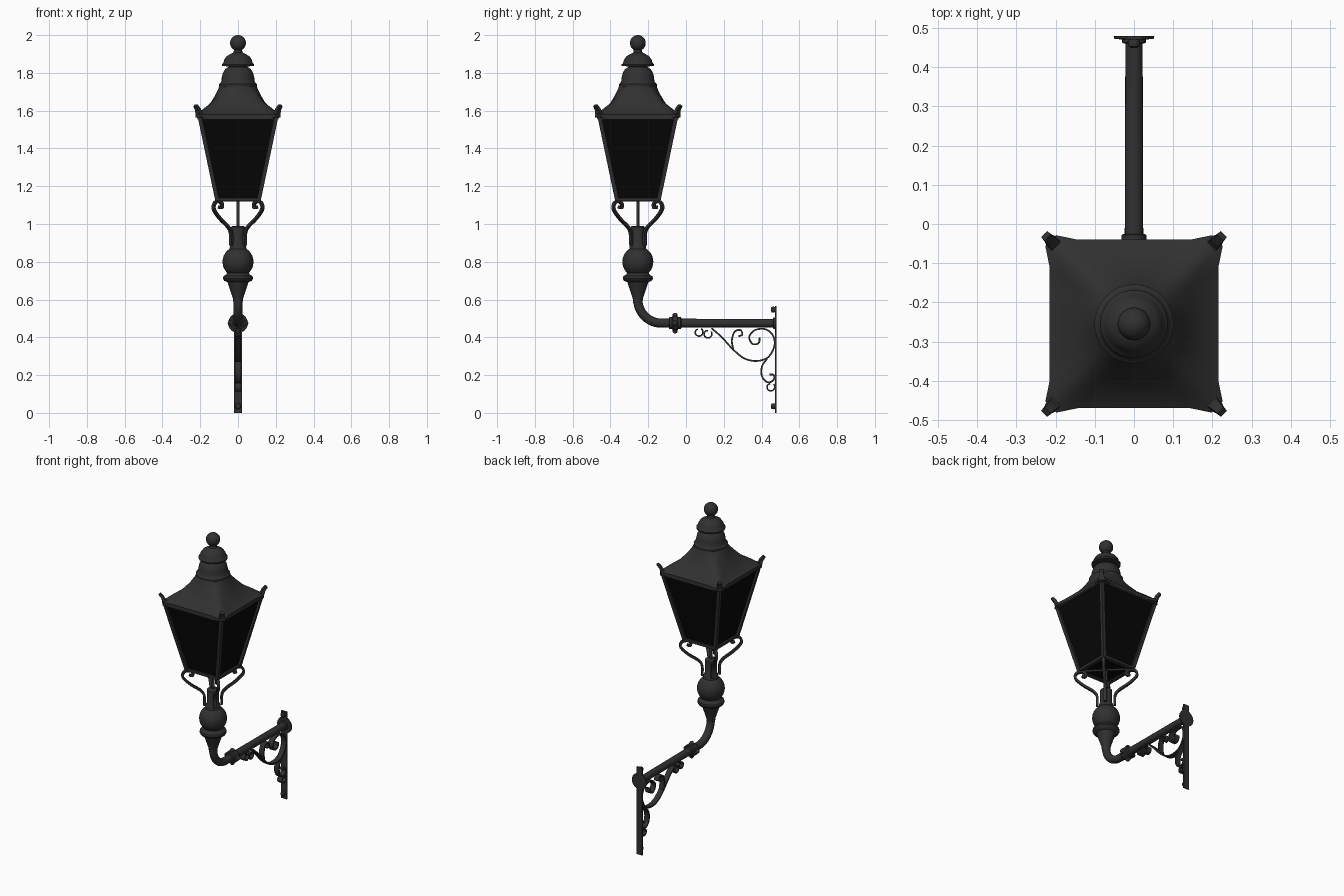
import bpy, bmesh
from math import pi, cos, sin, sqrt
from mathutils import Vector

cube = bpy.data.objects.get("Cube")
if cube:
    bpy.data.objects.remove(cube)


def material(name, value, rough):
    m = bpy.data.materials.new(name)
    m.use_nodes = True
    m.diffuse_color = (value, value, value, 1)
    node = m.node_tree.nodes["Principled BSDF"]
    node.inputs["Base Color"].default_value = (value, value, value, 1)
    node.inputs["Roughness"].default_value = rough
    return m


IRON = material("dark iron", 0.03, 0.6)
GLASS = material("black glass", 0.002, 0.5)
LAMP_Y = -0.255
AXIS = Vector((0, LAMP_Y, 0))
X, Y, Z = Vector((1, 0, 0)), Vector((0, 1, 0)), Vector((0, 0, 1))


def loft(name, rings, mat=IRON, smooth=True):
    """Skin a list of equal closed rings and cap both ends."""
    bm = bmesh.new()
    loops = [[bm.verts.new(p) for p in ring] for ring in rings]
    n = len(loops[0])
    for a, b in zip(loops, loops[1:]):
        for i in range(n):
            j = (i + 1) % n
            bm.faces.new((a[i], a[j], b[j], b[i]))
    bm.faces.new(loops[0])
    bm.faces.new(loops[-1])
    bmesh.ops.recalc_face_normals(bm, faces=bm.faces)
    mesh = bpy.data.meshes.new(name)
    bm.to_mesh(mesh)
    bm.free()
    mesh.materials.append(mat)
    ob = bpy.data.objects.new(name, mesh)
    bpy.context.collection.objects.link(ob)
    bpy.ops.object.select_all(action="DESELECT")
    ob.select_set(True)
    bpy.context.view_layer.objects.active = ob
    if smooth:
        bpy.ops.object.shade_smooth_by_angle(angle=0.7)
    return ob


def circle(center, u, v, r, n=32):
    return [center + r * (u * cos(2 * pi * i / n) + v * sin(2 * pi * i / n)) for i in range(n)]


def turned(name, profile, origin=AXIS, axis=Z, n=32):
    """Turn a (radius, height) profile round an axis."""
    u = Y if axis == X else X
    v = axis.cross(u)
    return loft(name, [circle(origin + axis * h, u, v, r, n) for r, h in profile])


def ball(name, center, r, n=32):
    steps = n // 2
    profile = [(r * max(sin(pi * i / steps), 0.01), -r * cos(pi * i / steps)) for i in range(steps + 1)]
    return turned(name, profile, center, Z, n)


def square(half, z):
    return [AXIS + Vector((sx * half, sy * half, z)) for sx, sy in ((-1, -1), (1, -1), (1, 1), (-1, 1))]


def smooth_path(pts, steps=8):
    """Catmull-Rom curve through the points."""
    p = [Vector(q) for q in pts]
    p = [2 * p[0] - p[1]] + p + [2 * p[-1] - p[-2]]
    out = []
    for a, b, c, d in zip(p, p[1:], p[2:], p[3:]):
        for i in range(steps):
            t = i / steps
            out.append(0.5 * (2 * b + (c - a) * t + (2 * a - 5 * b + 4 * c - d) * t**2
                              + (3 * b - a - 3 * c + d) * t**3))
    return out + [p[-2]]


def ribbon(name, pts, origin, u, width, thick, tip=1.0):
    """Flat bar following a path in the plane of u and z."""
    side = u.cross(Z)
    path = smooth_path(pts)
    rings = []
    for i, p in enumerate(path):
        t = (path[min(i + 1, len(path) - 1)] - path[max(i - 1, 0)]).normalized()
        k = 1 + (tip - 1) * i / (len(path) - 1)
        off = (u * -t.y + Z * t.x) * thick * k / 2
        c = origin + u * p.x + Z * p.y
        w = side * width * k / 2
        rings.append([c + off + w, c - off + w, c - off - w, c + off - w])
    return loft(name, rings)


# Roof: square eaves easing into a round neck
rings = []
for half, z, k in ((0.215, 1.563, 0), (0.215, 1.58, 0), (0.195, 1.592, 0), (0.168, 1.615, 0.06),
                   (0.143, 1.645, 0.2), (0.122, 1.68, 0.5), (0.107, 1.71, 0.85), (0.1, 1.728, 1)):
    ring = []
    for i in range(48):
        a = 2 * pi * (i + 0.5) / 48 + pi / 4
        c, s = cos(a), sin(a)
        r = half * (k + (1 - k) / max(abs(c), abs(s)))
        if i % 12 in (0, 11) and k < 0.1:
            r = half * sqrt(2) * 0.99
        ring.append(AXIS + Vector((r * c, r * s, z)))
    rings.append(ring)
loft("roof", rings)

# Vent cowls and finial
turned("lower_cowl", [(0.1, 1.722), (0.101, 1.74), (0.093, 1.747), (0.088, 1.755), (0.086, 1.775),
                      (0.08, 1.8), (0.068, 1.82), (0.05, 1.832), (0.048, 1.842)])
turned("upper_cowl", [(0.06, 1.835), (0.085, 1.836), (0.086, 1.845), (0.078, 1.852), (0.073, 1.87),
                      (0.06, 1.888), (0.04, 1.9), (0.024, 1.908), (0.02, 1.93)])
ball("finial_ball", AXIS + Z * 1.958, 0.042)

# Glazing and its frame
loft("glass", [square(0.106, 1.128), square(0.202, 1.565)], GLASS, False)


def rim(name, half, z, w, h):
    for k, (d, e) in enumerate(((X, Y), (Y, X), (-X, Y), (-Y, X))):
        c = AXIS + d * (half - w / 2) + Z * z
        ends = [c - e * half, c + e * half]
        loft(f"{name}_{k + 1}", [[p + d * a * w / 2 + Z * b * h / 2
             for a, b in ((-1, -1), (1, -1), (1, 1), (-1, 1))] for p in ends], IRON, False)


rim("top_rail", 0.214, 1.562, 0.02, 0.016)
rim("bottom_rail", 0.121, 1.129, 0.024, 0.016)

SUPPORT = [(0.052, 0.885), (0.053, 0.95), (0.075, 0.985), (0.13, 1.025), (0.172, 1.065), (0.183, 1.09),
           (0.17, 1.114), (0.14, 1.118), (0.12, 1.105), (0.124, 1.086), (0.142, 1.09)]
for n, (sx, sy) in enumerate(((1, 1), (-1, 1), (-1, -1), (1, -1)), 1):
    out = Vector((sx, sy, 0)).normalized()
    # Corner post
    post = []
    for half, z in ((0.12, 1.122), (0.214, 1.57)):
        post.append([AXIS + Vector((sx * (half - a * 0.022), sy * (half - b * 0.022), z))
                     for a, b in ((0, 0), (1, 0), (1, 1), (0, 1))])
    loft(f"corner_post_{n}", post, IRON, False)
    # Flared ear at the eaves, scrolled support below
    ribbon(f"corner_ear_{n}", [(0.275, 1.565), (0.292, 1.585), (0.3, 1.605), (0.318, 1.628)],
           AXIS, out, 0.036, 0.026, 0.6)
    ribbon(f"scroll_support_{n}", SUPPORT, AXIS, out, 0.018, 0.014)
    # Diagonal brace under the lantern
    ribbon(f"base_brace_{n}", [(0, 1.124), (0.16, 1.124)], AXIS, out, 0.014, 0.012)

# Stem with ball, collar and taper
turned("centre_rod", [(0.008, 0.97), (0.008, 1.13)], n=12)
turned("stem_socket", [(0.045, 0.865), (0.042, 0.89), (0.036, 0.9), (0.036, 0.985), (0.03, 0.99)])
ball("stem_ball", AXIS + Z * 0.8, 0.082)
turned("stem_collar", [(0.024, 0.58), (0.028, 0.61), (0.038, 0.64), (0.048, 0.67), (0.056, 0.692),
                       (0.074, 0.7), (0.08, 0.712), (0.077, 0.724), (0.062, 0.732), (0.056, 0.745)])

# Bent pipe running back to the wall
R = 0.125
rings = [circle(AXIS + Z * 0.62, Y, X, 0.024, 20)]
for i in range(13):
    a = pi / 2 * i / 12
    c = Vector((0, LAMP_Y + R * (1 - cos(a)), 0.475 + R * (1 - sin(a))))
    rings.append(circle(c, Vector((0, cos(a), sin(a))), X, 0.024, 20))
rings.append(circle(Vector((0, 0.475, 0.475)), Z, X, 0.022, 20))
loft("bent_pipe", rings)

# Pipe coupling with four knobs
joint = Vector((0, -0.058, 0.475))
turned("coupling", [(0.026, -0.033), (0.032, -0.03), (0.032, -0.016), (0.04, -0.012), (0.04, 0.012),
                    (0.032, 0.016), (0.032, 0.03), (0.026, 0.033)], joint, Y)
for n, d in enumerate((X, Z, -X, -Z), 1):
    ball(f"coupling_knob_{n}", joint + d * 0.041, 0.014, 12)

# Wall plate, boss and bolts
loft("wall_plate", [[Vector((x, y, z)) for x, y in ((-0.02, 0.471), (0.02, 0.471), (0.02, 0.48), (-0.02, 0.48))]
                    for z in (0, 0.565)], IRON, False)
turned("wall_boss", [(0.024, -0.015), (0.03, -0.012), (0.03, -0.004), (0.05, -0.003), (0.052, 0.005)],
       Vector((0, 0.475, 0.475)), Y)
for n, z in enumerate((0.035, 0.547), 1):
    turned(f"wall_bolt_{n}", [(0.006, -0.024), (0.014, -0.02), (0.016, -0.012), (0.014, -0.005), (0.014, 0.002)],
           Vector((0, 0.473, z)), Y, 12)

# Scrolled bracket under the arm
SCROLLS = {
    "main_scroll": [(0.135, 0.448), (0.19, 0.4), (0.25, 0.335), (0.31, 0.288), (0.375, 0.275), (0.435, 0.295),
                    (0.468, 0.355), (0.46, 0.41), (0.42, 0.443), (0.365, 0.438), (0.335, 0.402),
                    (0.353, 0.365), (0.385, 0.37), (0.39, 0.4)],
    "upper_scroll": [(0.25, 0.335), (0.243, 0.385), (0.258, 0.43), (0.288, 0.438), (0.298, 0.415), (0.278, 0.405)],
    "lower_scroll": [(0.43, 0.288), (0.402, 0.245), (0.402, 0.195), (0.43, 0.163), (0.462, 0.172),
                     (0.465, 0.2), (0.443, 0.203)],
}
for name, pts in SCROLLS.items():
    ribbon(name, pts, Vector(), Y, 0.034, 0.009)
# Small curls: centre and start angle
for n, (y, z, start) in enumerate(((0.068, 0.427, 1.0), (0.115, 0.418, 0.6), (0.448, 0.137, 0.8)), 1):
    curl = [(y + r * cos(start - t), z + r * sin(start - t))
            for t, r in ((i * 0.6, 0.023 - i * 0.0006) for i in range(10))]
    ribbon(f"small_curl_{n}", curl, Vector(), Y, 0.034, 0.008)
